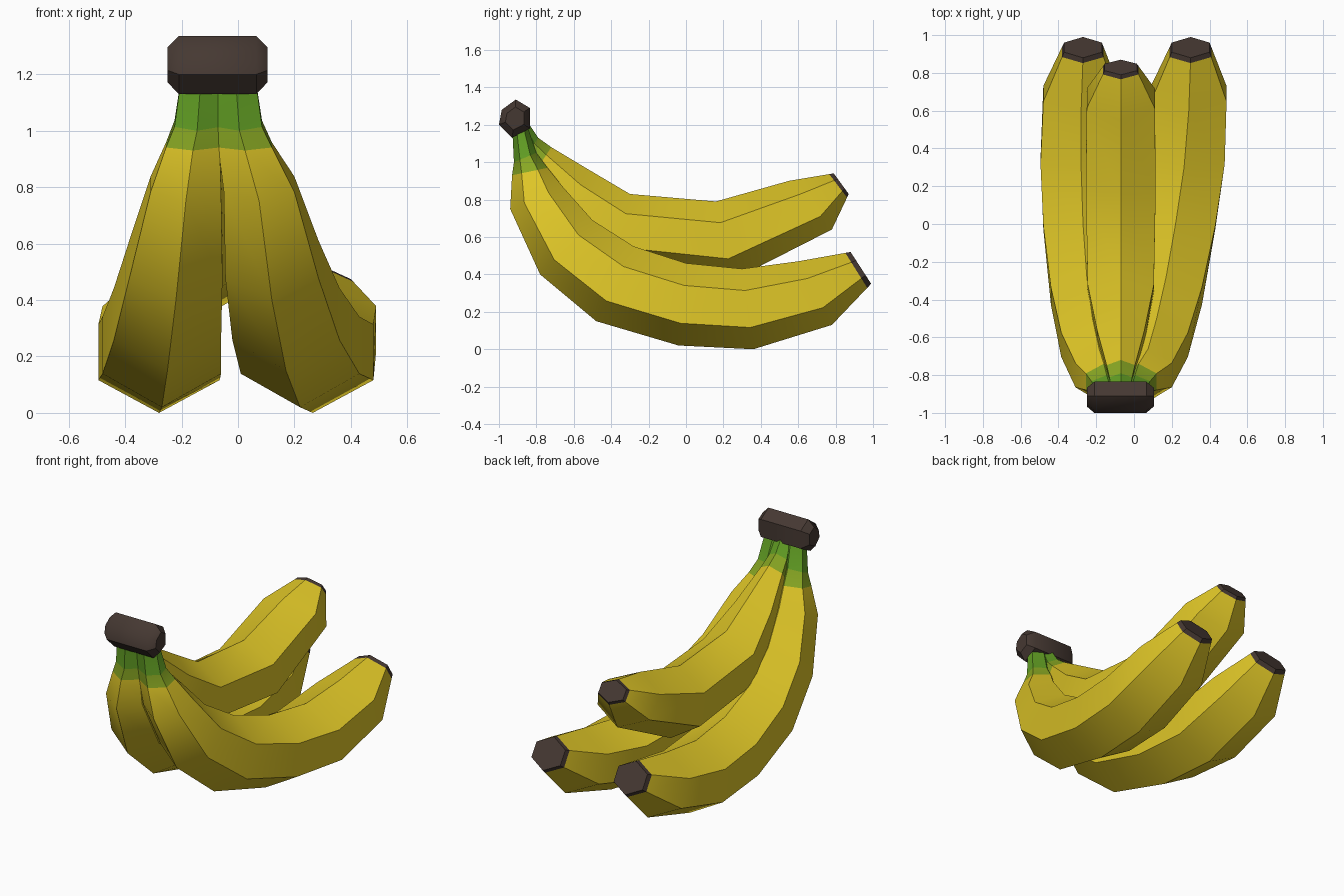
import bpy
import bmesh
import math
from mathutils import Vector

cube = bpy.data.objects.get("Cube")
if cube:
    bpy.data.objects.remove(cube)


def make_material(name, rgb):
    mat = bpy.data.materials.new(name)
    mat.use_nodes = True
    colour = (*rgb, 1.0)
    mat.diffuse_color = colour
    mat.node_tree.nodes["Principled BSDF"].inputs["Base Color"].default_value = colour
    return mat


yellow = make_material("ripe_yellow", (0.73, 0.56, 0.02))
lime = make_material("lime_green", (0.25, 0.39, 0.017))
green = make_material("stem_green", (0.12, 0.34, 0.017))
brown = make_material("dark_brown", (0.06, 0.04, 0.032))
PALETTE = [yellow, lime, green, brown]
YELLOW, LIME, GREEN, BROWN = range(4)


def loft(name, rings, segment_colours, end_colour):
    """Skin closed rings of points and cap both ends."""
    bm = bmesh.new()
    loops = [[bm.verts.new(p) for p in ring] for ring in rings]
    n = len(loops[0])
    for a, b, colour in zip(loops, loops[1:], segment_colours):
        for i in range(n):
            j = (i + 1) % n
            bm.faces.new((a[i], a[j], b[j], b[i])).material_index = colour
    for loop in (loops[0], loops[-1]):
        bm.faces.new(loop).material_index = end_colour
    bmesh.ops.recalc_face_normals(bm, faces=bm.faces)
    mesh = bpy.data.meshes.new(name)
    bm.to_mesh(mesh)
    bm.free()
    for mat in PALETTE:
        mesh.materials.append(mat)
    obj = bpy.data.objects.new(name, mesh)
    bpy.context.collection.objects.link(obj)
    bpy.ops.object.select_all(action="DESELECT")
    obj.select_set(True)
    bpy.context.view_layer.objects.active = obj
    bpy.ops.object.shade_smooth_by_angle(angle=math.radians(40))
    return obj


def hexagon(outer, inner, x, half_width):
    """Six-sided section with one corner on the outer curve and one on the inner."""
    low, high = Vector((x, *outer)), Vector((x, *inner))
    side = Vector((half_width, 0, 0))
    a, b = low.lerp(high, 0.27), low.lerp(high, 0.73)
    return [low, a + side, b + side, high, b - side, a - side]


def banana(name, outer, inner, centres, half_widths):
    rings = [hexagon(*s) for s in zip(outer, inner, centres, half_widths)]
    # extra ring just before the tip for the dark end
    band = [p.lerp(q, 0.9) for p, q in zip(rings[-2], rings[-1])]
    rings.insert(-1, band)
    colours = [GREEN, LIME] + [YELLOW] * (len(rings) - 4) + [BROWN]
    return loft(name, rings, colours, BROWN)


# Lower pair: (y, z) points along the outer and inner curves
lower_outer = [(-.93, 1.2), (-.92, 1.0), (-.93, .93), (-.94, .75), (-.78, .4),
               (-.48, .15), (-.04, .02), (.36, 0), (.78, .13), (.99, .35)]
lower_inner = [(-.85, 1.2), (-.8, 1.05), (-.74, .97), (-.66, .87), (-.5, .69),
               (-.28, .55), (0, .46), (.3, .43), (.6, .47), (.88, .52)]
lower_widths = [.07, .08, .095, .125, .165, .19, .21, .215, .2, .1]
banana("right_banana", lower_outer, lower_inner,
       [-.13, -.145, -.16, -.185, -.22, -.25, -.27, -.28, -.28, -.27], lower_widths)
banana("left_banana", lower_outer, lower_inner,
       [-.01, .005, .025, .075, .12, .17, .22, .265, .29, .3], lower_widths)

# Upper banana resting between the pair
banana("middle_banana",
       [(-.92, 1.2), (-.87, 1.02), (-.82, .93), (-.68, .66),
        (-.38, .44), (.25, .37), (.78, .64), (.87, .83)],
       [(-.85, 1.22), (-.79, 1.13), (-.72, 1.08), (-.52, .96),
        (-.3, .83), (.16, .79), (.55, .9), (.79, .94)],
       [-.07] * 8, [.05, .06, .075, .125, .175, .185, .18, .085])

# Woody stem block joining the bunch, with chamfered ends
profile = [(-1, 1.2), (-.985, 1.28), (-.91, 1.335), (-.835, 1.29), (-.835, 1.18), (-.93, 1.13)]
middle = Vector((0, -.915, 1.235))


def stem_ring(x, scale):
    ring = []
    for y, z in profile:
        p = middle.lerp(Vector((0, y, z)), scale)
        ring.append(Vector((x, p.y, p.z)))
    return ring


loft("stem_block",
     [stem_ring(-.25, .6), stem_ring(-.21, 1), stem_ring(.065, 1), stem_ring(.105, .6)],
     [BROWN] * 3, BROWN)
